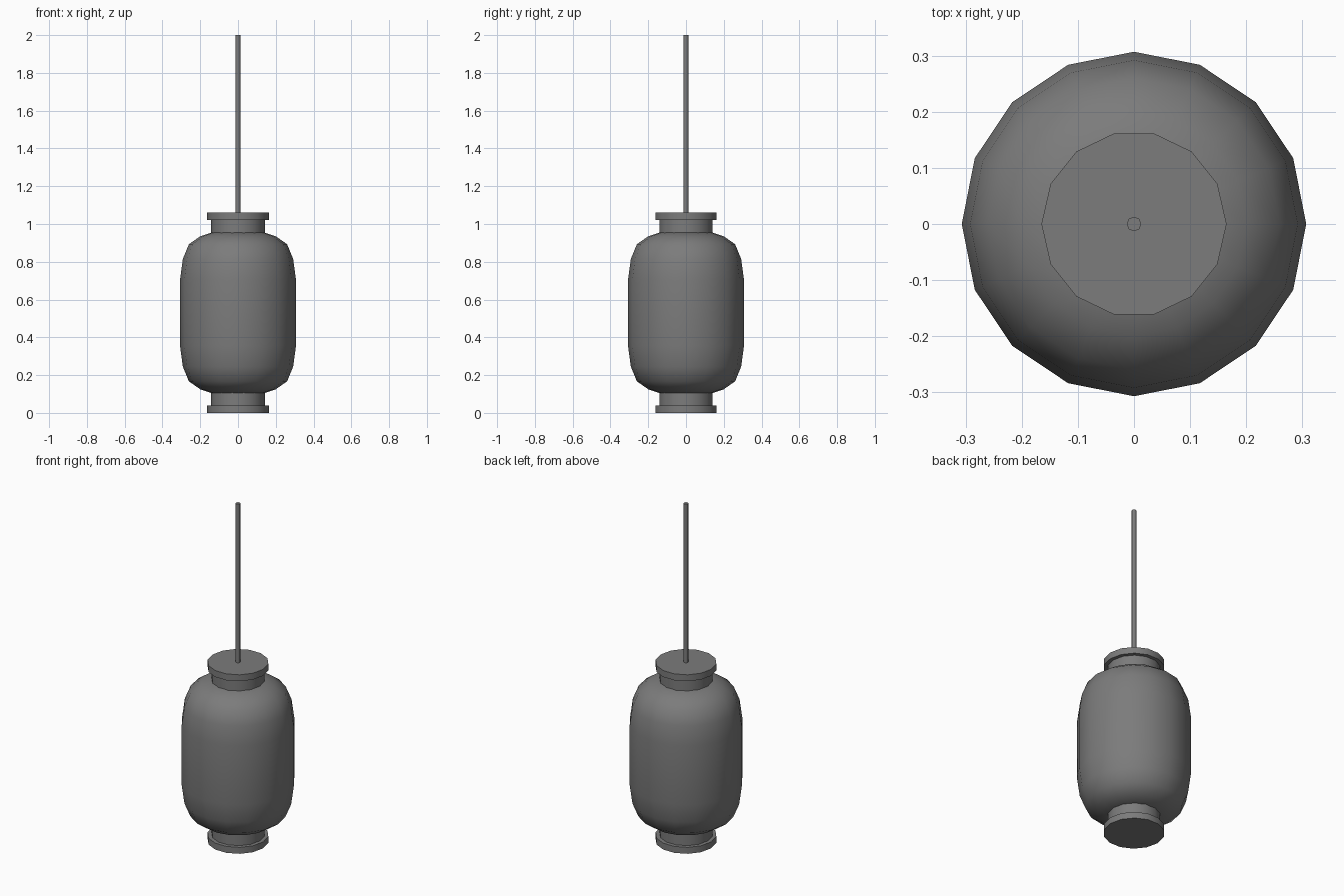
import bpy
import math

cube = bpy.data.objects.get("Cube")
if cube:
    bpy.data.objects.remove(cube, do_unlink=True)

grey = bpy.data.materials.new("dark_grey")
grey.use_nodes = True
colour = (0.2, 0.2, 0.2, 1)
grey.diffuse_color = colour
grey.node_tree.nodes["Principled BSDF"].inputs["Base Color"].default_value = colour


def lathe(name, profile, sides, angle=40):
    """Spin a (radius, height) profile around z and close both ends."""
    verts = [(r * math.cos(math.tau * i / sides), r * math.sin(math.tau * i / sides), z)
             for r, z in profile for i in range(sides)]
    faces = [(k * sides + i, k * sides + (i + 1) % sides,
              (k + 1) * sides + (i + 1) % sides, (k + 1) * sides + i)
             for k in range(len(profile) - 1) for i in range(sides)]
    last = (len(profile) - 1) * sides
    faces += [tuple(reversed(range(sides))), tuple(range(last, last + sides))]
    mesh = bpy.data.meshes.new(name)
    mesh.from_pydata(verts, [], faces)
    mesh.materials.append(grey)
    obj = bpy.data.objects.new(name, mesh)
    bpy.context.collection.objects.link(obj)
    bpy.ops.object.select_all(action="DESELECT")
    obj.select_set(True)
    bpy.context.view_layer.objects.active = obj
    bpy.ops.object.shade_smooth_by_angle(angle=math.radians(angle))
    return obj


# Rounded lantern shade, symmetric about its middle height
middle = 0.53
lower = [(0.14, 0.105), (0.2, 0.125), (0.26, 0.167), (0.292, 0.245), (0.307, 0.355)]
upper = [(r, 2 * middle - z) for r, z in reversed(lower)]
lathe("lantern_shade", lower + upper, 16)

# Collar and wider end plate at each end
for side, flip in (("bottom", False), ("top", True)):
    for part, radius, low, high in (("plate", 0.165, 0, 0.038), ("collar", 0.143, 0.038, 0.115)):
        if flip:
            low, high = 2 * middle - high, 2 * middle - low
        lathe(f"{side}_{part}", [(radius, low), (radius, high)], 14)

# Hanging rod
lathe("hanging_rod", [(0.013, 1.05), (0.013, 2)], 8, 50)
